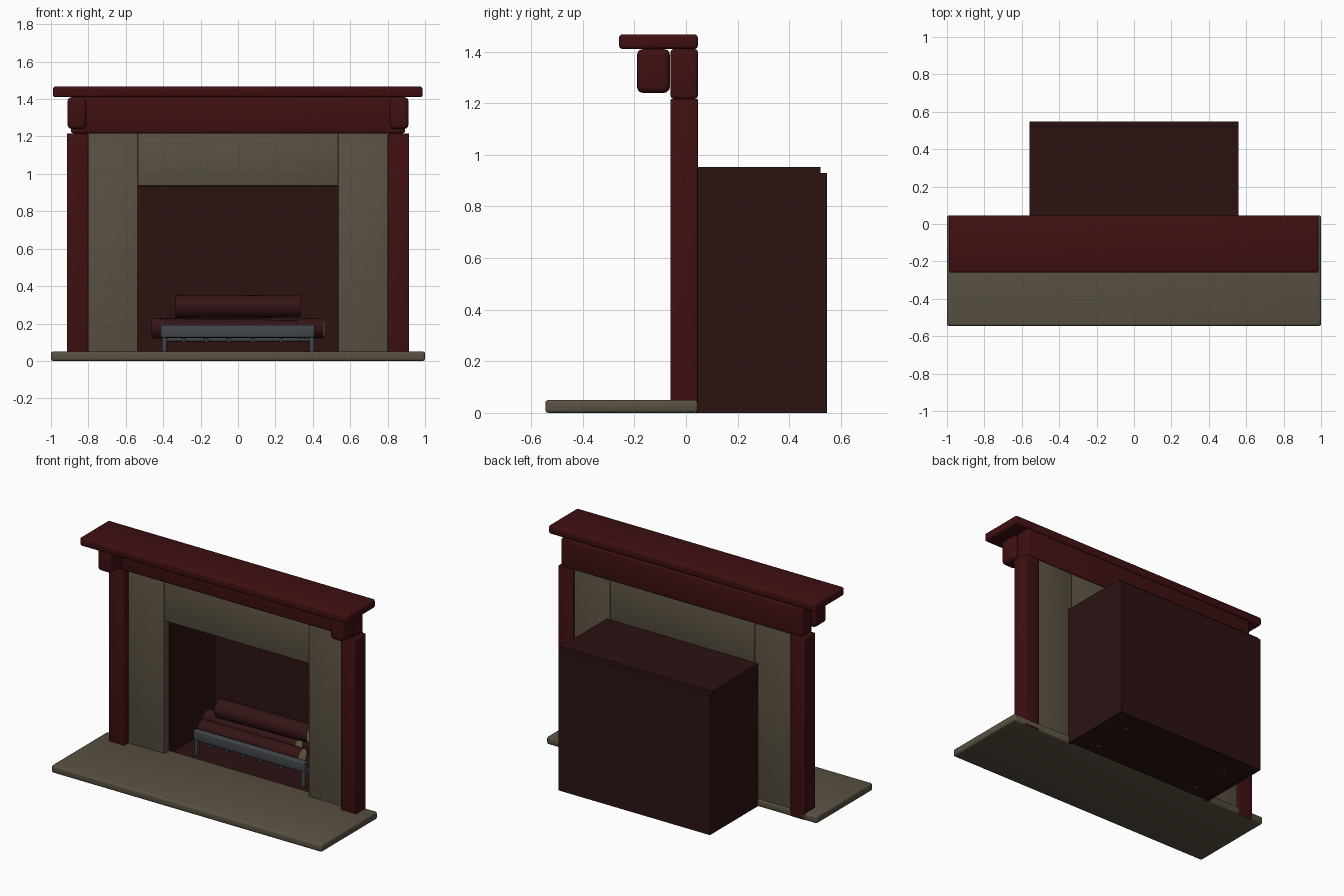
import bpy, bmesh, math
from mathutils import Vector

if "Cube" in bpy.data.objects:
    bpy.data.objects.remove(bpy.data.objects["Cube"])


def material(name, rgb):
    m = bpy.data.materials.new(name)
    m.diffuse_color = (*rgb, 1)
    m.use_nodes = True
    m.node_tree.nodes["Principled BSDF"].inputs["Base Color"].default_value = m.diffuse_color
    return m


WOOD = material("dark red wood", (0.050, 0.005, 0.006))
STONE = material("grey brown stone", (0.100, 0.081, 0.054))
BRICK = material("dark firebox", (0.025, 0.006, 0.006))
IRON = material("cast iron", (0.055, 0.062, 0.070))
BARK = material("log bark", (0.034, 0.007, 0.008))
CUT = material("cut log end", (0.45, 0.32, 0.19))


def finish(bm, name, mats):
    mesh = bpy.data.meshes.new(name)
    bm.to_mesh(mesh)
    bm.free()
    obj = bpy.data.objects.new(name, mesh)
    bpy.context.collection.objects.link(obj)
    for m in mats:
        mesh.materials.append(m)
    bpy.ops.object.select_all(action='DESELECT')
    obj.select_set(True)
    bpy.context.view_layer.objects.active = obj
    bpy.ops.object.shade_smooth_by_angle(angle=math.radians(35))
    return obj


def box(name, x, y, z, mat, bevel=0.0):
    """Block given by its (min, max) on each axis, with rounded edges."""
    bm = bmesh.new()
    bmesh.ops.create_cube(bm, size=1)
    for v in bm.verts:
        v.co = [r[0] + (c + 0.5) * (r[1] - r[0]) for c, r in zip(v.co, (x, y, z))]
    if bevel:
        bmesh.ops.bevel(bm, geom=bm.edges[:], offset=bevel, segments=3,
                        profile=0.5, affect='EDGES')
    return finish(bm, name, [mat])


def log(name, a, b, radius):
    """Cylinder from a to b, bark on the side and pale wood on the ends."""
    a, b = Vector(a), Vector(b)
    bm = bmesh.new()
    bmesh.ops.create_cone(bm, cap_ends=True, segments=24, radius1=radius,
                          radius2=radius * 0.93, depth=(b - a).length)
    for f in bm.faces:
        f.material_index = 1 if abs(f.normal.z) > 0.9 else 0
    rot = (b - a).to_track_quat('Z', 'Y')
    for v in bm.verts:
        v.co = rot @ v.co + (a + b) / 2
    return finish(bm, name, [BARK, CUT])


def span(side, lo, hi):
    """Range lo..hi mirrored to the given side of x = 0."""
    return (lo, hi) if side > 0 else (-hi, -lo)


# Hearth slab
box("hearth_slab", (-1, 1), (-0.545, 0.046), (0, 0.05), STONE, 0.012)

# Mantel shelf and frieze
box("mantel_shelf", (-0.99, 0.987), (-0.26, 0.046), (1.41, 1.467), WOOD, 0.014)
box("frieze", (-0.893, 0.893), (-0.06, 0.046), (1.217, 1.41), WOOD, 0.012)

# Pillars, corbels, stone side panels and firebox sides
for side, label in ((-1, "left"), (1, "right")):
    box(label + "_pillar", span(side, 0.80, 0.915), (-0.06, 0.046),
        (0.001, 1.217), WOOD, 0.005)
    box(label + "_corbel", span(side, 0.81, 0.912), (-0.19, -0.062),
        (1.24, 1.41), WOOD, 0.024)
    box(label + "_stone_panel", span(side, 0.535, 0.80), (-0.015, 0.038),
        (0.04, 1.217), STONE, 0.003)
    box(label + "_firebox_wall", span(side, 0.535, 0.56), (0.038, 0.522),
        (0, 0.935), BRICK)

# Stone lintel over the opening
box("stone_lintel", (-0.535, 0.535), (-0.015, 0.038), (0.937, 1.217), STONE, 0.003)

# Firebox back, top and floor
box("firebox_back", (-0.56, 0.56), (0.522, 0.547), (0, 0.93), BRICK)
box("firebox_top", (-0.56, 0.56), (0.038, 0.522), (0.93, 0.953), BRICK)
box("firebox_floor", (-0.535, 0.535), (0.046, 0.522), (0.002, 0.025), BRICK)

# Iron grate: front and back rails, legs and cross bars
box("grate_front_rail", (-0.41, 0.41), (0.11, 0.15), (0.125, 0.192), IRON, 0.008)
box("grate_back_rail", (-0.41, 0.41), (0.385, 0.41), (0.105, 0.13), IRON, 0.005)
for side, label in ((-1, "left"), (1, "right")):
    for y, place in ((0.13, "front"), (0.3975, "back")):
        box(f"grate_{place}_{label}_leg", span(side, 0.382, 0.407),
            (y - 0.0125, y + 0.0125), (0.0, 0.19), IRON, 0.005)
for i, x in enumerate((-0.395, -0.29, -0.17, -0.05, 0.08, 0.23, 0.395)):
    box(f"grate_cross_bar_{i + 1}", (x - 0.011, x + 0.011), (0.12, 0.40),
        (0.1, 0.122), IRON, 0.004)

# Logs: lower layer on the grate, one on top
log("lower_front_log", (-0.41, 0.205, 0.175), (0.32, 0.225, 0.17), 0.052)
log("lower_middle_log", (-0.46, 0.34, 0.175), (0.24, 0.30, 0.18), 0.055)
log("lower_back_log", (-0.30, 0.45, 0.175), (0.46, 0.36, 0.175), 0.055)
log("top_log", (-0.335, 0.285, 0.292), (0.335, 0.30, 0.292), 0.062)
